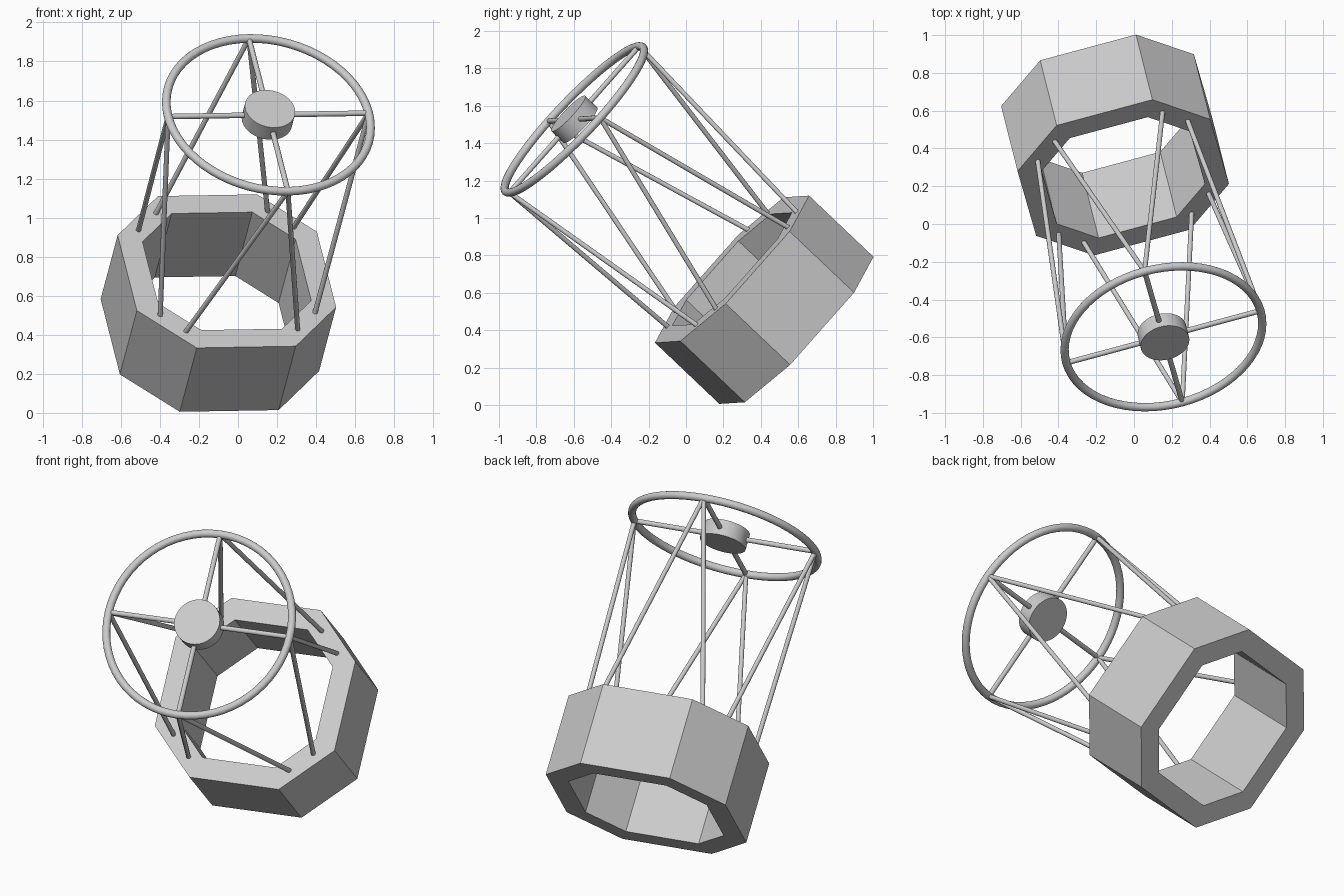
import bpy, bmesh
from mathutils import Vector, Matrix

if "Cube" in bpy.data.objects:
    bpy.data.objects.remove(bpy.data.objects["Cube"])

# Tilted tube frame: local z is the tube axis, origin at centre of the box's upper rim
A = Vector((0.18, -0.713, 0.677)).normalized()
U = Vector((0.966, 0.258, 0.018))
U = (U - A * U.dot(A)).normalized()
V = A.cross(U)
FRAME = Matrix((U, V, A)).transposed().to_4x4()
FRAME.translation = (-0.057, 0.246, 0.726)

RING_Z, RING_R = 1.182, 0.532
DEPTH = 0.483


def add_object(name, bm):
    bmesh.ops.recalc_face_normals(bm, faces=bm.faces)
    mesh = bpy.data.meshes.new(name)
    bm.to_mesh(mesh)
    bm.free()
    obj = bpy.data.objects.new(name, mesh)
    bpy.context.collection.objects.link(obj)
    obj.matrix_world = FRAME
    return obj


def smooth(obj):
    bpy.ops.object.select_all(action='DESELECT')
    obj.select_set(True)
    bpy.context.view_layer.objects.active = obj
    bpy.ops.object.shade_smooth_by_angle()


def rod(name, p, q, radius, sides=16):
    p, q = Vector(p), Vector(q)
    d = q - p
    bm = bmesh.new()
    m = Matrix.Translation((p + q) / 2) @ d.to_track_quat('Z', 'Y').to_matrix().to_4x4()
    bmesh.ops.create_cone(bm, cap_ends=True, segments=sides, radius1=radius,
                          radius2=radius, depth=d.length, matrix=m)
    obj = add_object(name, bm)
    smooth(obj)
    return obj


def octagon(half, flat):
    # square with chamfered corners, counter-clockwise
    return [(flat, -half), (half, -flat), (half, flat), (flat, half),
            (-flat, half), (-half, flat), (-half, -flat), (-flat, -half)]


# Octagonal mirror box, open at both ends
bm = bmesh.new()
loops = [[bm.verts.new((x, y, z)) for x, y in octagon(h, f)]
         for h, f, z in ((0.5285, 0.2625, 0), (0.5285, 0.2625, -DEPTH),
                         (0.406, 0.214, -DEPTH), (0.406, 0.214, 0))]
for k in range(4):
    a, b = loops[k], loops[(k + 1) % 4]
    for i in range(8):
        j = (i + 1) % 8
        bm.faces.new((a[i], a[j], b[j], b[i]))
add_object("mirror_box", bm)

# Upper ring
bpy.ops.mesh.primitive_torus_add(major_radius=RING_R, minor_radius=0.022,
                                 major_segments=64, minor_segments=16)
ring = bpy.context.object
ring.name = "upper_ring"
ring.matrix_world = FRAME @ Matrix.Translation((0, 0, RING_Z))
smooth(ring)

# Central hub disc
rod("secondary_hub", (0, 0, RING_Z - 0.046), (0, 0, RING_Z + 0.046), 0.131, 48)

# Four spokes, each with a pair of truss poles running to the box rim
for i in range(4):
    turn = Matrix.Rotation(i * 1.5707963, 3, 'Z')
    joint = turn @ Vector((RING_R, 0, RING_Z))
    rod(f"spoke_{i + 1}", turn @ Vector((0.1, 0, RING_Z)), joint, 0.014)
    for side in (-1, 1):
        foot = turn @ Vector((0.41, side * 0.298, -0.01))
        rod(f"truss_pole_{i + 1}_{'a' if side < 0 else 'b'}", foot, joint, 0.013)
